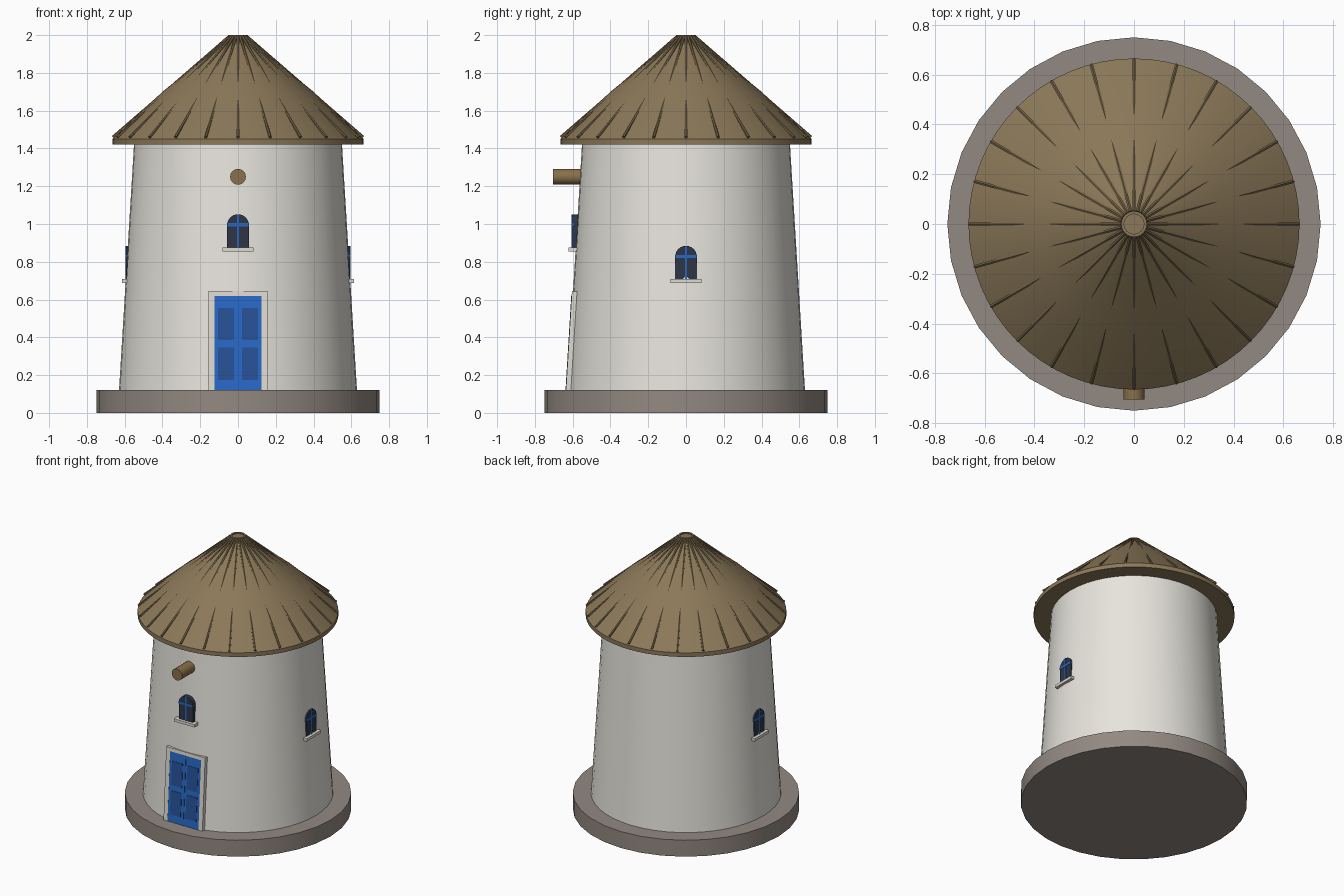
import bpy, bmesh, math
from mathutils import Matrix, Vector

cube = bpy.data.objects.get("Cube")
if cube:
    bpy.data.objects.remove(cube, do_unlink=True)


def material(name, *rgb):
    m = bpy.data.materials.new(name)
    m.use_nodes = True
    m.diffuse_color = (*rgb, 1)
    bsdf = m.node_tree.nodes["Principled BSDF"]
    bsdf.inputs["Base Color"].default_value = (*rgb, 1)
    bsdf.inputs["Roughness"].default_value = 0.9
    return m


PLASTER = material("plaster", 0.80, 0.78, 0.72)
STONE = material("stone", 0.29, 0.25, 0.22)
THATCH = material("thatch", 0.26, 0.19, 0.10)
RIB = material("dark thatch", 0.18, 0.13, 0.065)
WOOD = material("wood", 0.25, 0.16, 0.07)
TRIM = material("trim", 0.74, 0.71, 0.64)
BLUE = material("blue paint", 0.02, 0.14, 0.56)
NAVY = material("dark blue paint", 0.02, 0.08, 0.31)
GLASS = material("dark glass", 0.026, 0.036, 0.06)


def finish(bm, name, mat, matrix=Matrix()):
    """Turn a bmesh into a shaded object with one colour."""
    bmesh.ops.transform(bm, matrix=matrix, verts=bm.verts)
    bmesh.ops.recalc_face_normals(bm, faces=bm.faces)
    mesh = bpy.data.meshes.new(name)
    bm.to_mesh(mesh)
    bm.free()
    mesh.materials.append(mat)
    for p in mesh.polygons:
        p.use_smooth = True
    mesh.set_sharp_from_angle(angle=math.radians(30))
    ob = bpy.data.objects.new(name, mesh)
    bpy.context.collection.objects.link(ob)
    return ob


def lathe(name, profile, mat, sides):
    """Revolve (radius, height) points around z."""
    bm = bmesh.new()
    verts = [bm.verts.new((r, 0, z)) for r, z in profile]
    edges = [bm.edges.new(pair) for pair in zip(verts, verts[1:])]
    bmesh.ops.spin(bm, geom=verts + edges, axis=(0, 0, 1), cent=(0, 0, 0),
                   angle=math.tau, steps=sides, use_duplicate=False)
    bmesh.ops.remove_doubles(bm, verts=bm.verts, dist=0.0001)
    return finish(bm, name, mat)


def box(name, x, y, z, mat, matrix=Matrix()):
    """Box from (low, high) ranges on each axis."""
    bm = bmesh.new()
    bmesh.ops.create_cube(bm, size=1)
    for v in bm.verts:
        v.co = [r[0] if c < 0 else r[1] for c, r in zip(v.co, (x, y, z))]
    return finish(bm, name, mat, matrix)


def add_rod(bm, start, end, radius, sides):
    start, end = Vector(start), Vector(end)
    axis = end - start
    turn = axis.to_track_quat("Z", "Y").to_matrix().to_4x4()
    bmesh.ops.create_cone(bm, cap_ends=True, segments=sides, radius1=radius,
                          radius2=radius, depth=axis.length,
                          matrix=Matrix.Translation((start + end) / 2) @ turn)


# Round body
lathe("stone_base", [(0, 0), (0.75, 0), (0.75, 0.12), (0, 0.12)], STONE, 32)
lathe("tower_wall", [(0, 0.12), (0.63, 0.12), (0.55, 1.43), (0, 1.43)], PLASTER, 48)

# Thatched roof, bulging slightly between the straight ribs
lathe("roof", [(0, 1.42), (0.665, 1.42), (0.665, 1.45), (0.40, 1.70),
               (0.05, 1.985), (0, 1.985)], THATCH, 64)
lathe("roof_cap", [(0, 1.95), (0.052, 1.95), (0.052, 2), (0.04, 2),
                   (0.04, 1.992), (0, 1.992)], THATCH, 24)
bm = bmesh.new()
for i in range(24):
    a = i * math.tau / 24
    c, s = math.cos(a), math.sin(a)
    add_rod(bm, (0.662 * c, 0.662 * s, 1.46), (0.05 * c, 0.05 * s, 1.99), 0.008, 6)
finish(bm, "roof_ribs", RIB)

# Beam above the front window
bm = bmesh.new()
add_rod(bm, (0, -0.50, 1.25), (0, -0.705, 1.25), 0.042, 16)
finish(bm, "beam", WOOD)

# Door, leaning back with the wall; local y = 0 is the wall face
lean = Matrix.Translation((0, -0.63, 0.12)) @ Matrix.Rotation(-0.061, 4, "X")
for side, s in (("left", 1), ("right", -1)):
    def span(low, high):
        return sorted((s * low, s * high))
    box(f"door_frame_{side}", span(0.125, 0.157), (-0.006, 0.05), (0, 0.525), TRIM, lean)
    box(f"door_leaf_{side}", span(0.002, 0.125), (-0.005, 0.04), (0, 0.5), BLUE, lean)
    for level, z in (("lower", 0.055), ("upper", 0.265)):
        box(f"door_panel_{level}_{side}", span(0.02, 0.106), (-0.008, 0),
            (z, z + 0.17), NAVY, lean)
box("door_lintel", (-0.125, 0.125), (-0.006, 0.05), (0.5, 0.525), TRIM, lean)
box("door_gap_strip", (-0.004, 0.004), (-0.008, 0.03), (0, 0.5), BLUE, lean)


def window(name, angle, reach, z):
    """Arched window whose glass face is reach away from the tower axis."""
    place = Matrix.Rotation(angle, 4, "Z") @ Matrix.Translation((0, -reach, z))
    half, spring = 0.0575, 0.122
    bm = bmesh.new()
    outline = [(-half, 0), (half, 0)]
    outline += [(half * math.cos(k * math.pi / 12), spring + half * math.sin(k * math.pi / 12))
                for k in range(13)]
    face = bm.faces.new([bm.verts.new((x, 0, h)) for x, h in outline])
    out = bmesh.ops.extrude_face_region(bm, geom=[face])
    moved = [g for g in out["geom"] if isinstance(g, bmesh.types.BMVert)]
    bmesh.ops.translate(bm, verts=moved, vec=(0, 0.05, 0))
    finish(bm, f"{name}_glass", GLASS, place)
    box(f"{name}_upright", (-0.006, 0.006), (-0.003, 0.01), (0, spring + half), BLUE, place)
    box(f"{name}_crossbar", (-half, half), (-0.003, 0.01), (0.115, 0.132), BLUE, place)
    box(f"{name}_sill", (-0.083, 0.083), (-0.021, 0.04), (-0.017, 0.003), TRIM, place)


window("front_window", 0, 0.602, 0.872)
window("left_window", math.pi / 2, 0.593, 0.705)
window("right_window", -math.pi / 2, 0.593, 0.705)
